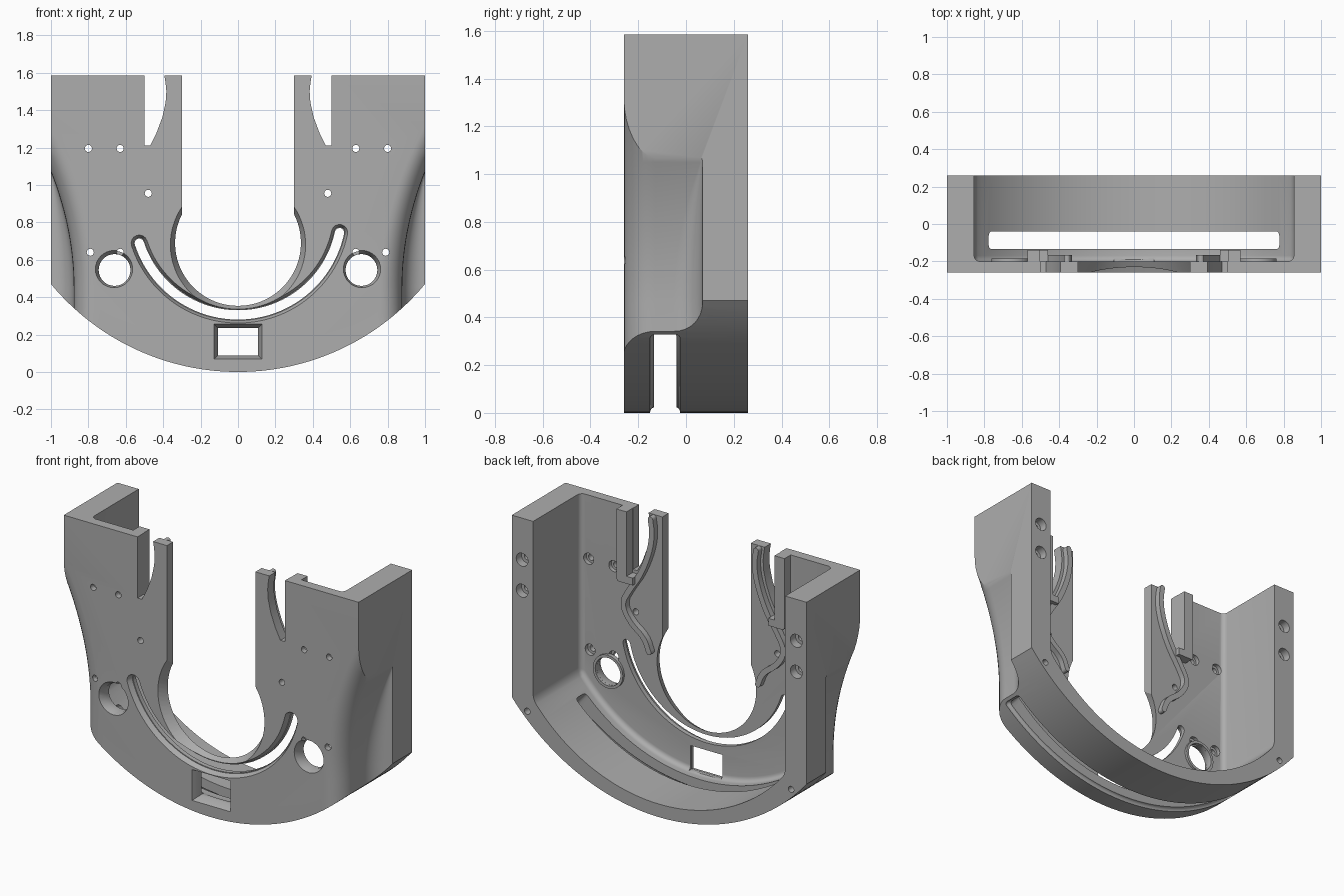
import bpy, bmesh, math
from math import sin, cos, radians, sqrt
from mathutils import Vector

if "Cube" in bpy.data.objects:
    bpy.data.objects.remove(bpy.data.objects["Cube"])

grey = bpy.data.materials.new("plain grey")
grey.use_nodes = True
COLOUR = (0.42, 0.42, 0.42, 1)
grey.diffuse_color = COLOUR
grey.node_tree.nodes["Principled BSDF"].inputs["Base Color"].default_value = COLOUR

FRONT, BACK, PLATE = -0.26, 0.26, -0.2   # front face, rear rim, back of the front plate
TOP = 1.585


def loft(name, rings):
    """Closed solid through rings of 3D points."""
    bm = bmesh.new()
    rows = [[bm.verts.new(p) for p in ring] for ring in rings]
    n = len(rows[0])
    for a, b in zip(rows, rows[1:]):
        for i in range(n):
            j = (i + 1) % n
            bm.faces.new((a[i], a[j], b[j], b[i]))
    bm.faces.new(rows[0])
    bm.faces.new(rows[-1])
    bmesh.ops.recalc_face_normals(bm, faces=bm.faces)
    mesh = bpy.data.meshes.new(name)
    bm.to_mesh(mesh)
    bm.free()
    obj = bpy.data.objects.new(name, mesh)
    bpy.context.collection.objects.link(obj)
    mesh.materials.append(grey)
    return obj


def prism(name, pts, y0, y1, back_pts=None):
    return loft(name, [[(x, y0, z) for x, z in pts],
                       [(x, y1, z) for x, z in (back_pts or pts)]])


def arc(cx, cz, r, a0, a1, n):
    """Points on a circle; angle 0 points down, positive towards +x."""
    return [(cx + r * sin(radians(a0 + (a1 - a0) * i / n)),
             cz - r * cos(radians(a0 + (a1 - a0) * i / n))) for i in range(n + 1)]


def circle(cx, cz, r, n=32):
    return arc(cx, cz, r, 0, 360, n)[:-1]


def rect(x0, x1, z0, z1):
    return [(x0, z0), (x1, z0), (x1, z1), (x0, z1)]


def smooth_path(path, times=2):
    for _ in range(times):
        out = [path[0]]
        for a, b in zip(path, path[1:]):
            a, b = Vector(a), Vector(b)
            out += [tuple(a.lerp(b, 0.25)), tuple(a.lerp(b, 0.75))]
        path = out + [path[-1]]
    return path


def stroke(path, width):
    """Outline of a path with round ends."""
    p = [Vector(q) for q in path]
    h = width / 2
    left, right = [], []
    for i, q in enumerate(p):
        t = (p[min(i + 1, len(p) - 1)] - p[max(i - 1, 0)]).normalized()
        nrm = Vector((-t.y, t.x)) * h
        left.append(q + nrm)
        right.append(q - nrm)

    def cap(centre, start):
        v = start - centre
        return [centre + Vector((v.x * cos(a) + v.y * sin(a), v.y * cos(a) - v.x * sin(a)))
                for a in [math.pi * k / 8 for k in range(1, 8)]]
    pts = left + cap(p[-1], left[-1]) + right[::-1] + cap(p[0], right[0])
    return [tuple(v) for v in pts]


def apply_mods(obj):
    bpy.context.view_layer.update()
    dg = bpy.context.evaluated_depsgraph_get()
    mesh = bpy.data.meshes.new_from_object(obj.evaluated_get(dg))
    obj.modifiers.clear()
    obj.data = mesh


def bevel(obj, width, segments):
    m = obj.modifiers.new("round", 'BEVEL')
    m.width, m.segments, m.limit_method = width, segments, 'ANGLE'
    m.angle_limit = radians(30)
    apply_mods(obj)


def cut(target, cutter):
    m = target.modifiers.new("cut", 'BOOLEAN')
    m.operation, m.solver, m.object = 'DIFFERENCE', 'EXACT', cutter
    apply_mods(target)
    bpy.data.objects.remove(cutter)


def flip(pts, s):
    return [(s * x, z) for x, z in pts]


# Outer block with a round underside
R = 1.299
side = math.degrees(math.asin(1 / R))
housing = prism("housing", arc(0, R, R, -side, side, 64) + [(1, TOP), (-1, TOP)], FRONT, BACK)

# Rear cavity, open at the back and top, rounded towards the front plate
r_in = 1.09
a_in = math.degrees(math.asin(0.855 / r_in))
cavity = prism("cavity_cutter", arc(0, 0.08 + r_in, r_in, -a_in, a_in, 64)
               + [(0.855, 2), (-0.855, 2)], PLATE, 0.6)
bevel(cavity, 0.06, 5)
cut(housing, cavity)

# Side grips: scooped hollows with a rounded front edge
def grip_ring(z, s):
    f = 0.878 + 0.122 * (max(z - 0.45, 0) / 0.62) ** 2
    r = min(0.12, max(1 - f, 0.01))
    ring = [(1.6, -0.4), (f - 0.115, -0.4)]
    for k in range(9):
        a = math.pi / 2 * k / 8
        ring.append((f - 0.115 + 0.115 * sin(a), -0.13 - 0.13 * cos(a)))
    for k in range(9):
        a = math.pi / 2 * k / 8
        ring.append((f + r - r * cos(a), 0.07 - r + r * sin(a)))
    ring.append((1.6, 0.07))
    return [(s * x, y, z) for x, y in ring]


for s in (1, -1):
    levels = [-0.1, 0.45] + [0.45 + 0.05 * k for k in range(1, 21)]
    cut(housing, loft("grip_cutter", [grip_ring(z, s) for z in levels]))

# Central opening: straight throat above a round seat, flared at the front
def throat(cz, r):
    a = 180 - math.degrees(math.asin(0.3 / r))
    return [(-0.3, 2)] + arc(0, cz, r, -a, a, 56) + [(0.3, 2)]


cut(housing, prism("opening_cutter", throat(0.69, 0.335), -0.4, 0.0))
cut(housing, prism("flare_cutter", throat(0.68, 0.362), FRONT - 0.001, PLATE + 0.001,
                   throat(0.69, 0.336)))

# Curved slot in the front plate, with chamfer
slot_path = arc(0, 0.86, 0.555, -72, 78, 56)
cut(housing, prism("slot_cutter", stroke(slot_path, 0.05), -0.4, 0.0))
cut(housing, prism("slot_chamfer", stroke(slot_path, 0.088), FRONT - 0.001, -0.228,
                   stroke(slot_path, 0.06)))

# Window with bevelled frame
cut(housing, prism("window_cutter", rect(-0.108, 0.108, 0.088, 0.235), -0.4, -0.1))
cut(housing, prism("window_chamfer", rect(-0.13, 0.13, 0.068, 0.258), FRONT - 0.001, -0.21,
                   rect(-0.108, 0.108, 0.088, 0.235)))

# Long slot through the underside, with a wider mouth
def under_slot(r0, angle, y0, y1, rounding):
    pts = arc(0, R, r0, -angle, angle, 64) + arc(0, R, 1.42, angle, -angle, 64)
    c = prism("underside_cutter", pts, y0, y1)
    bevel(c, rounding, 4)
    return c


cut(housing, under_slot(0.99, 41, -0.135, -0.04, 0.04))
cut(housing, under_slot(1.275, 41.6, -0.15, -0.025, 0.02))

# Holes and notches on each side
notch = [(0.5, 1.7), (0.5, 1.21), (0.47, 1.21), (0.435, 1.28), (0.405, 1.36),
         (0.387, 1.44), (0.383, 1.5), (0.388, 1.55), (0.395, 1.59), (0.4, 1.7)]
pins = [(0.8, 1.195), (0.63, 1.195), (0.48, 0.955), (0.79, 0.64), (0.63, 0.64)]
for s in (1, -1):
    cut(housing, prism("notch_cutter", flip(notch, s), -0.4, 0.0))
    cut(housing, prism("port_cutter", circle(s * 0.66, 0.545, 0.085), -0.4, 0.0))
    cut(housing, prism("port_chamfer", circle(s * 0.663, 0.55, 0.1), FRONT - 0.001, -0.225,
                       circle(s * 0.66, 0.545, 0.085)))
    for x, z in pins:
        cut(housing, prism("pin_cutter", circle(s * x, z, 0.019, 16), -0.4, 0.0))
        if z != 0.955:
            cut(housing, prism("pin_recess", circle(s * x, z, 0.034, 20), -0.225, -0.1))
    # Screw holes in the rear rim
    for z in (1.33, 1.14):
        cut(housing, prism("screw_recess", circle(s * 0.93, z, 0.04, 24), 0.21, 0.4))
        cut(housing, prism("screw_cutter", circle(s * 0.93, z, 0.02, 16), 0.1, 0.3))
    cut(housing, prism("rim_pin_cutter", circle(s * 0.895, 0.41, 0.019, 16), 0.16, 0.4))

# Raised guides on the back of the front plate
rib_path = smooth_path([(0.358, TOP - 0.018), (0.345, 1.48), (0.365, 1.36), (0.425, 1.21),
                        (0.5, 1.1), (0.555, 1.0), (0.5, 0.9), (0.4, 0.83), (0.37, 0.75)])
rail = [(0.502, TOP), (0.502, 1.19), (0.46, 1.19), (0.46, 1.145), (0.56, 1.145), (0.57, 1.16),
        (0.57, TOP)]
parts = [housing]
for s, label in ((1, "left"), (-1, "right")):
    parts.append(prism(label + "_curved_rib", flip(stroke(rib_path, 0.034), s), -0.21, -0.165))
    parts.append(prism(label + "_notch_rail", flip(rail, s), -0.21, -0.14))
    collar = prism(label + "_port_collar", circle(s * 0.66, 0.545, 0.102), -0.21, -0.185)
    cut(collar, prism("collar_cutter", circle(s * 0.66, 0.545, 0.0855), -0.4, 0.0))
    parts.append(collar)

# Smooth curved faces, keep hard edges
bpy.ops.object.select_all(action='DESELECT')
for obj in parts:
    obj.select_set(True)
bpy.context.view_layer.objects.active = housing
bpy.ops.object.shade_smooth_by_angle(angle=radians(30))
